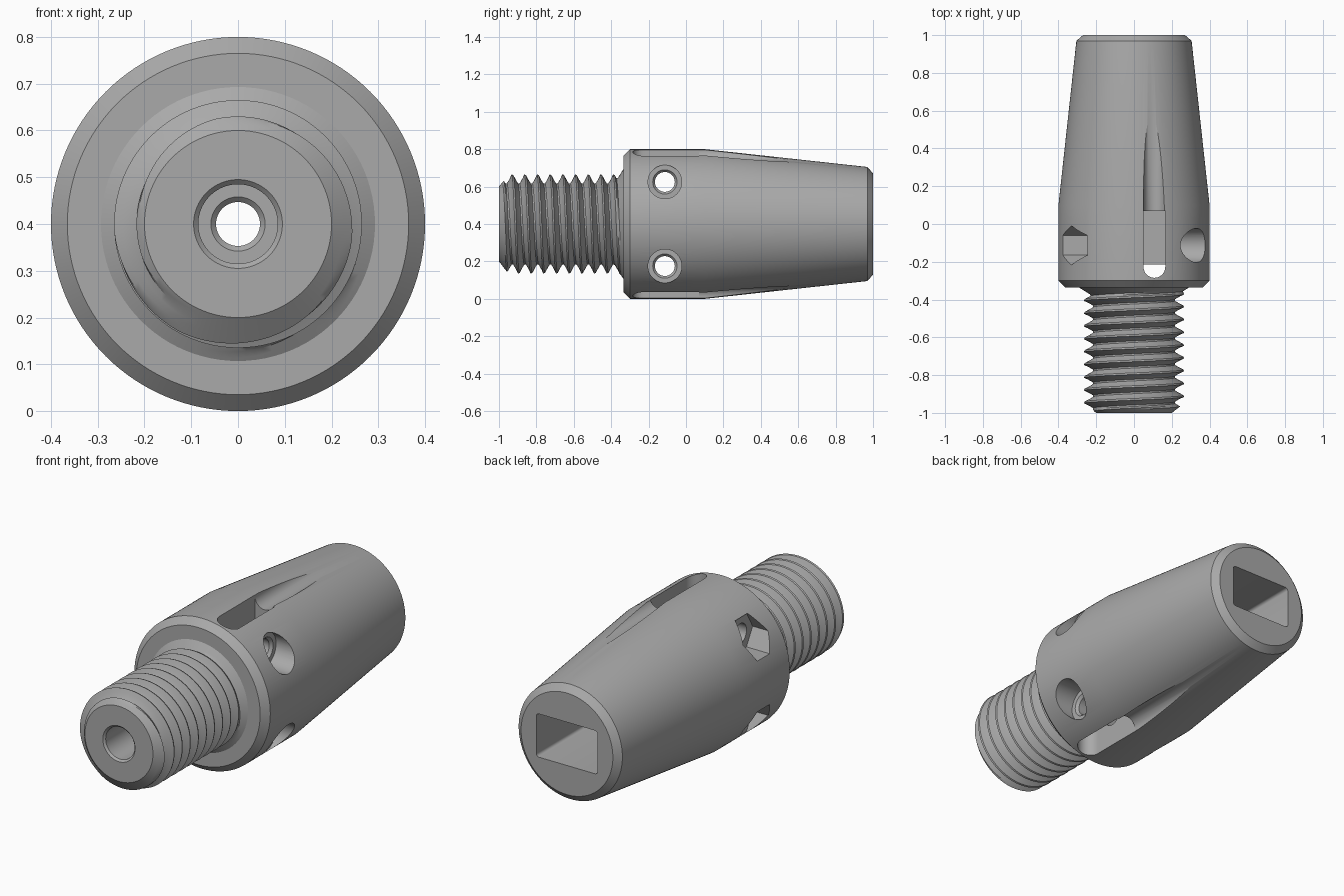
import bpy, bmesh, math
from mathutils import Matrix, Vector

if "Cube" in bpy.data.objects:
    bpy.data.objects.remove(bpy.data.objects["Cube"], do_unlink=True)

AXIS_Z = 0.4          # height of the main axis, which runs along y
steel = bpy.data.materials.new("plain_grey")
steel.use_nodes = True
GREY = (0.40, 0.40, 0.40, 1)
steel.diffuse_color = GREY
steel.node_tree.nodes["Principled BSDF"].inputs["Base Color"].default_value = GREY


def finish(name, bm, matrix=Matrix()):
    bmesh.ops.transform(bm, matrix=matrix, verts=bm.verts)
    bmesh.ops.recalc_face_normals(bm, faces=bm.faces)
    me = bpy.data.meshes.new(name)
    bm.to_mesh(me)
    bm.free()
    me.materials.append(steel)
    ob = bpy.data.objects.new(name, me)
    bpy.context.collection.objects.link(ob)
    return ob


def lathe(name, profile, n=64, matrix=Matrix()):
    """Closed solid turned around the y axis from (y, radius) pairs."""
    bm = bmesh.new()
    rings = [[bm.verts.new((r * math.cos(2 * math.pi * i / n), y, r * math.sin(2 * math.pi * i / n)))
              for i in range(n)] for y, r in profile]
    for a, b in zip(rings, rings[1:]):
        for i in range(n):
            k = (i + 1) % n
            bm.faces.new((a[i], a[k], b[k], b[i]))
    bm.faces.new(rings[0])
    bm.faces.new(rings[-1])
    return finish(name, bm, matrix)


def prism(name, pts, z0, z1, matrix=Matrix()):
    """Outline in x, y extruded from z0 to z1."""
    bm = bmesh.new()
    lo = [bm.verts.new((x, y, z0)) for x, y in pts]
    hi = [bm.verts.new((x, y, z1)) for x, y in pts]
    for i in range(len(pts)):
        k = (i + 1) % len(pts)
        bm.faces.new((lo[i], lo[k], hi[k], hi[i]))
    bm.faces.new(lo)
    bm.faces.new(hi)
    return finish(name, bm, matrix)


def boolean(target, tool, operation):
    mod = target.modifiers.new("bool", 'BOOLEAN')
    mod.operation, mod.solver, mod.object = operation, 'EXACT', tool
    dg = bpy.context.evaluated_depsgraph_get()
    me = bpy.data.meshes.new_from_object(target.evaluated_get(dg))
    target.modifiers.clear()
    target.data = me
    bpy.data.objects.remove(tool, do_unlink=True)


def threaded_shank():
    """Helical thread with a chamfered tip and a conical neck."""
    n, k, pitch = 96, 8, 0.0678
    y0, y1, tail = -1.0, -0.335, -0.30
    shape = [0.265, 0.262, 0.246, 0.230, 0.217, 0.217, 0.230, 0.246]
    rows = int((y1 - y0) / pitch * k) + 2 * k + 2
    bm = bmesh.new()

    def point(i, j):
        y = y0 - pitch + pitch * (j / k + i / n)
        y = min(max(y, y0), y1)
        r = min(shape[j % k], 0.2 + 1.3 * (y - y0))
        r = max(r, 0.293 - 1.6 * (y1 - y))
        if y >= y1:
            r = 0.293
        a = 2 * math.pi * i / n
        return bm.verts.new((r * math.sin(a), y, r * math.cos(a)))

    grid = [[point(i, j) for j in range(rows)] for i in range(n + 1)]
    for a, b in zip(grid, grid[1:]):
        for j in range(rows - 1):
            bm.faces.new((a[j], b[j], b[j + 1], a[j + 1]))
    bmesh.ops.remove_doubles(bm, verts=bm.verts, dist=1e-5)
    # close the tip, extend the rear ring into the body
    rear = [e for e in bm.edges if e.is_boundary and e.verts[0].co.y > -0.5]
    ext = bmesh.ops.extrude_edge_only(bm, edges=rear)["geom"]
    for v in ext:
        if isinstance(v, bmesh.types.BMVert):
            v.co.y = tail
    bmesh.ops.holes_fill(bm, edges=[e for e in bm.edges if e.is_boundary], sides=0)
    bmesh.ops.triangulate(bm, faces=[f for f in bm.faces if len(f.verts) == 4])
    return finish("threaded_shank", bm, Matrix.Translation((0, 0, AXIS_Z)))


on_axis = Matrix.Translation((0, 0, AXIS_Z))

# tapered body with chamfered ends
body = lathe("tapered_body", [(-0.335, 0.365), (-0.30, 0.40), (0.10, 0.40),
                              (0.97, 0.305), (1.0, 0.27)], 128, on_axis)

# rope slots: deep pocket and shallow run-out groove above and below
SX, SR = 0.108, 0.0575


def slot_outline(y_end):
    arc = [(SX + SR * math.cos(t), -0.2275 + SR * math.sin(t))
           for t in (math.pi * (1 + i / 16) for i in range(17))]
    return arc + [(SX + SR, y_end), (SX - SR, y_end)]


cutters = [prism("slot_through_cutter", slot_outline(-0.215), -0.2, 1.0)]
for s in (1, -1):
    z = sorted((AXIS_Z + s * 0.15, AXIS_Z + s * 0.6))
    cutters.append(prism("slot_pocket_cutter", slot_outline(0.07), z[0], z[1]))
    cutters.append(lathe("groove_cutter", [(0.0, SR), (0.8, SR)], 48,
                         Matrix.Translation((SX, 0, AXIS_Z + s * 0.39))))
    # cross bolt: counterbore on one side, hex nut pocket on the other
    across = Matrix.Translation((0, -0.113, AXIS_Z + s * 0.225)) @ Matrix.Rotation(-math.pi / 2, 4, 'Z')
    cutters.append(lathe("bolt_cutter", [(-0.5, 0.053), (0.225, 0.053), (0.24, 0.065),
                                         (0.2401, 0.09), (0.5, 0.09)], 48, across))
    cutters.append(lathe("nut_cutter", [(-0.5, 0.104), (-0.24, 0.104)], 6, across))

# rectangular socket in the rear face
W, H, C = 0.18, 0.115, 0.015
corners = [(W, H, 0), (-W, H, 1), (-W, -H, 2), (W, -H, 3)]
outline = []
for x, y, q in corners:
    cx, cy = x - math.copysign(C, x), y - math.copysign(C, y)
    for i in range(5):
        t = math.pi / 2 * (q + i / 4)
        outline.append((cx + C * math.cos(t), cy + C * math.sin(t)))
cutters.append(prism("socket_cutter", outline, 0.1, 1.2,
                     on_axis @ Matrix.Rotation(-math.pi / 2, 4, 'X')))

for c in cutters:
    boolean(body, c, 'DIFFERENCE')

# join the shank, then drill the stepped centre bore
boolean(body, threaded_shank(), 'UNION')
bore = lathe("bore_cutter", [(-1.1, 0.095), (-1.0, 0.095), (-0.99, 0.085), (-0.36, 0.085),
                             (-0.3599, 0.058), (-0.349, 0.047), (0.2, 0.047)], 64, on_axis)
boolean(body, bore, 'DIFFERENCE')

# smooth shading with sharp edges kept
body.name = "threaded_adapter"
bpy.ops.object.select_all(action='DESELECT')
body.select_set(True)
bpy.context.view_layer.objects.active = body
bpy.ops.object.shade_smooth_by_angle(angle=math.radians(25))
